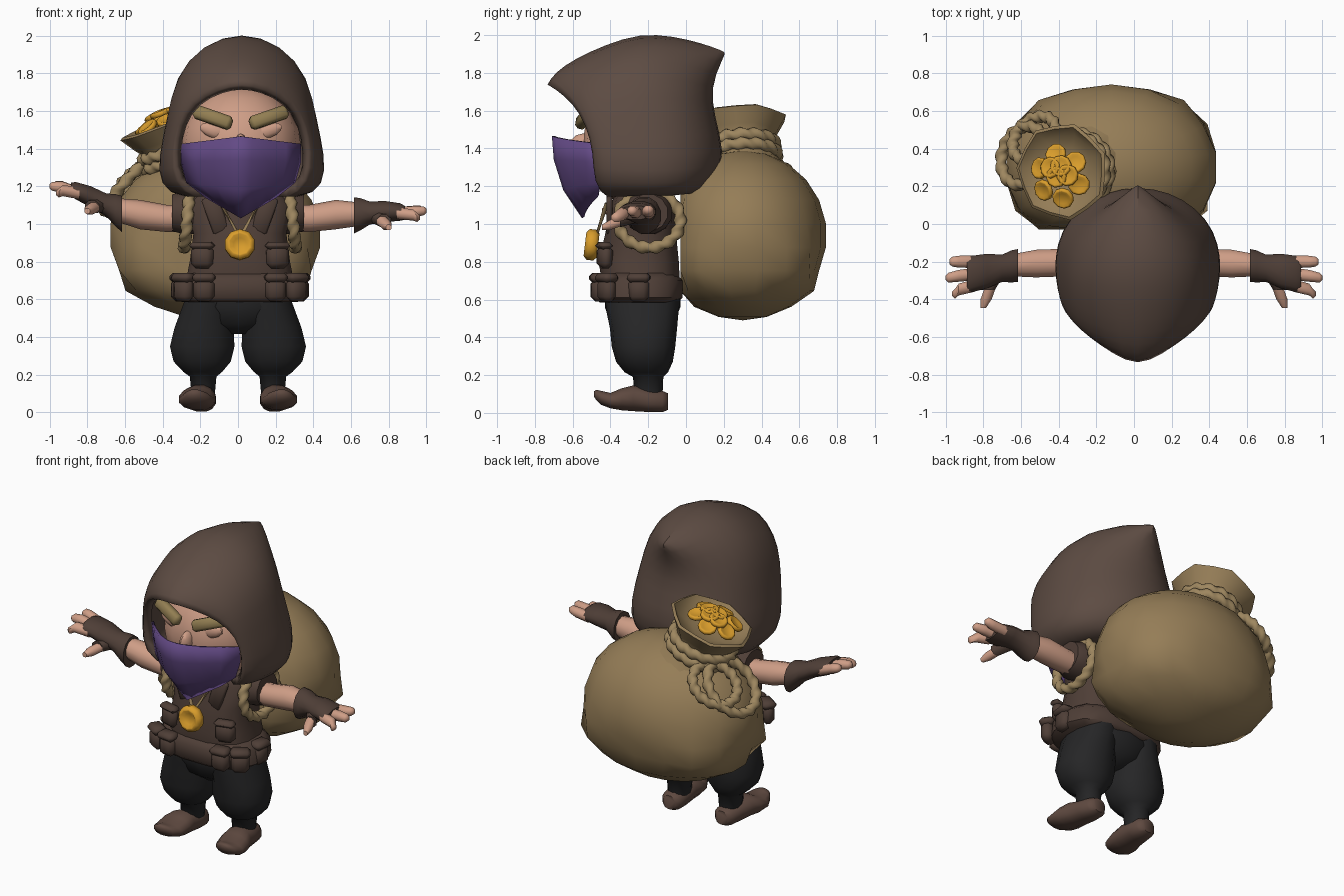
import bpy, bmesh, math
from mathutils import Vector, Matrix, Euler

if "Cube" in bpy.data.objects:
    bpy.data.objects.remove(bpy.data.objects["Cube"])


def material(name, r, g, b):
    m = bpy.data.materials.new(name)
    m.diffuse_color = (r, g, b, 1)
    m.use_nodes = True
    m.node_tree.nodes["Principled BSDF"].inputs["Base Color"].default_value = m.diffuse_color
    return m


HOOD = material("hood brown", .11, .072, .056)
LEATHER = material("leather brown", .078, .049, .038)
SHOE = material("shoe brown", .115, .068, .052)
SKIN = material("skin", .62, .34, .24)
PURPLE = material("purple cloth", .125, .068, .235)
SACK = material("sackcloth tan", .30, .205, .095)
ROPE = material("rope tan", .34, .24, .115)
BLACK = material("black cloth", .019, .019, .02)
GOLD = material("gold", .70, .34, .025)
BROW = material("brow hair", .29, .21, .085)


def finish(name, bm, mat, angle=45, sub=0, thick=0):
    bmesh.ops.remove_doubles(bm, verts=bm.verts, dist=1e-4)
    bmesh.ops.recalc_face_normals(bm, faces=bm.faces)
    me = bpy.data.meshes.new(name)
    bm.to_mesh(me)
    bm.free()
    me.materials.append(mat)
    ob = bpy.data.objects.new(name, me)
    bpy.context.collection.objects.link(ob)
    bpy.ops.object.select_all(action='DESELECT')
    bpy.context.view_layer.objects.active = ob
    ob.select_set(True)
    bpy.ops.object.shade_smooth_by_angle(angle=math.radians(angle))
    if sub:
        ob.modifiers.new("smooth", 'SUBSURF').levels = sub
        ob.modifiers["smooth"].render_levels = sub
    if thick:
        s = ob.modifiers.new("thickness", 'SOLIDIFY')
        s.thickness, s.offset = thick, -1
    return ob


def skin_rows(bm, rows, wrap=False, cap=False):
    vs = [[bm.verts.new(p) for p in r] for r in rows]
    n = len(rows[0])
    for a, b in zip(vs, vs[1:]):
        for i in range(n if wrap else n - 1):
            j = (i + 1) % n
            bm.faces.new((a[i], a[j], b[j], b[i]))
    if cap:
        bm.faces.new(vs[0])
        bm.faces.new(vs[-1])


def loft(name, axis, stations, mat, n=12, power=1.0, angle=50):
    """Rings perpendicular to an axis; station = x, y, z, radius 1, radius 2."""
    rows = []
    for x, y, z, a, b in stations:
        row = []
        for i in range(n):
            t = 2 * math.pi * (i + .5) / n
            c, s = math.cos(t), math.sin(t)
            c, s = (math.copysign(abs(v) ** power, v) for v in (c, s))
            row.append({'x': (x, y + a * c, z + b * s), 'y': (x + a * c, y, z + b * s),
                        'z': (x + a * c, y + b * s, z)}[axis])
        rows.append(row)
    bm = bmesh.new()
    skin_rows(bm, rows, True, True)
    return finish(name, bm, mat, angle)


def ball(name, loc, size, mat, rot=(0, 0, 0), seg=16, rings=10):
    bm = bmesh.new()
    bmesh.ops.create_uvsphere(bm, u_segments=seg, v_segments=rings, radius=1)
    bm.transform(Matrix.LocRotScale(Vector(loc), Euler(rot), Vector(size)))
    return finish(name, bm, mat, 60)


def box(name, loc, size, mat, rot=(0, 0, 0), bevel=.018):
    bm = bmesh.new()
    bmesh.ops.create_cube(bm, size=1)
    bm.transform(Matrix.Diagonal((*size, 1)))
    bmesh.ops.bevel(bm, geom=bm.edges[:], offset=bevel, segments=1, affect='EDGES')
    bm.transform(Matrix.LocRotScale(Vector(loc), Euler(rot), None))
    return finish(name, bm, mat, 50)


def rope(name, pts, r, mat, closed=True, twist=2 * math.pi / 5, n=10):
    """Tube with a two-lobed section that twists along the path."""
    pts, rows = [Vector(p) for p in pts], []
    mid = sum(pts, Vector()) / len(pts)
    for i, p in enumerate(pts):
        nxt = pts[(i + 1) % len(pts)] if closed else pts[min(i + 1, len(pts) - 1)]
        prv = pts[i - 1] if closed else pts[max(i - 1, 0)]
        t = (nxt - prv).normalized()
        u = (p - mid) - t * (p - mid).dot(t)
        u.normalize()
        w = t.cross(u)
        rows.append([p + (u * math.cos(a) + w * math.sin(a)) * r * (1 + .2 * math.cos(2 * a - twist * i))
                     for a in (2 * math.pi * k / n for k in range(n))])
    bm = bmesh.new()
    skin_rows(bm, rows + ([rows[0]] if closed else []), True, not closed)
    return finish(name, bm, mat, 70)


def turns(n):
    return [2 * math.pi * i / n for i in range(n)]


def coin(name, loc, normal, r, depth, mat, n=10):
    """Disc with a rounded rim and a dished middle on both sides."""
    bm = bmesh.new()
    bmesh.ops.create_cone(bm, cap_ends=True, segments=n, radius1=r, radius2=r, depth=depth)
    bmesh.ops.bevel(bm, geom=[e for e in bm.edges if abs(e.verts[0].co.z - e.verts[1].co.z) < 1e-5],
                    offset=depth * .25, segments=1, affect='EDGES')
    caps = [f for f in bm.faces if len(f.verts) == n]
    bmesh.ops.inset_individual(bm, faces=caps, thickness=r * .1, depth=0)
    bmesh.ops.inset_individual(bm, faces=caps, thickness=r * .25, depth=-depth * .25)
    q = Vector(normal).to_track_quat('Z', 'Y')
    bm.transform(Matrix.LocRotScale(Vector(loc), q, None))
    return finish(name, bm, mat, 50)


# Hood: rim point, widest point and back seam of each row, from neck to crown
HOOD_ROWS = [
    (.12, -.32, 1.17, .13, -.15, 1.17, -.02, 1.18), (.24, -.42, 1.12, .32, -.15, 1.13, .10, 1.15),
    (.345, -.49, 1.22, .445, -.18, 1.20, .18, 1.25), (.36, -.49, 1.38, .445, -.18, 1.36, .215, 1.38),
    (.335, -.53, 1.53, .40, -.2, 1.56, .16, 1.57), (.26, -.60, 1.64, .36, -.25, 1.79, .14, 1.72),
    (.13, -.69, 1.715, .215, -.25, 1.965, .20, 1.86), (0, -.755, 1.75, 0, -.24, 2.032, .235, 1.925)]
bm = bmesh.new()
for side in (1, -1):
    rows = []
    for x0, y0, z0, w, yw, zw, yb, zb in HOOD_ROWS:
        row = []
        for k in range(5):
            s, c = math.sin(k * math.pi / 8), math.cos(k * math.pi / 8)
            f = (s + 1 - c) / 2
            row.append((side * (x0 + (w - x0) * s), y0 + (yw - y0) * (1 - c), z0 + (zw - z0) * f))
        for k in range(1, 5):
            s, c = math.sin(k * math.pi / 8), math.cos(k * math.pi / 8)
            row.append((side * w * c if k < 4 else 0, yw + (yb - yw) * s, zw + (zb - zw) * s * s))
        rows.append(row)
    skin_rows(bm, rows)
bmesh.ops.translate(bm, verts=bm.verts, vec=(.02, 0, 0))
finish("hood", bm, HOOD, 60, sub=1, thick=.05)

# Head, nose and brows
ball("head", (.015, -.24, 1.41), (.32, .31, .32), SKIN)
ball("nose", (.015, -.54, 1.41), (.035, .08, .07), SKIN, seg=8, rings=6)
for s in (1, -1):
    ball("eyelid", (.015 + s * .14, -.495, 1.495), (.085, .025, .04), SKIN, (0, s * -.3, 0), 10, 6)
    box("brow", (.015 + s * .148, -.53, 1.565), (.215, .06, .072), BROW, (-.25, s * -.32, s * .3), .016)

# Mask: half width, edge y, centre y, edge z, centre z
bm = bmesh.new()
rows = []
for w, ye, yc, ze, zc in ((.32, -.46, -.71, 1.425, 1.465), (.32, -.45, -.70, 1.33, 1.34),
                          (.29, -.46, -.65, 1.22, 1.18), (.19, -.47, -.55, 1.14, 1.03)):
    rows.append([(.015 + w * t, yc + (ye - yc) * abs(t) ** 1.5, zc + (ze - zc) * abs(t))
                 for t in (-1, -.75, -.45, -.18, 0, .18, .45, .75, 1)])
skin_rows(bm, rows)
finish("mask", bm, PURPLE, 40, thick=.015)

# Vest, belt, pockets and pouches
loft("vest", 'z', [(.01, -.24, .60, .31, .2), (.01, -.24, .70, .29, .21), (.01, -.25, .80, .27, .215),
                   (.01, -.24, .95, .25, .19), (.01, -.23, 1.1, .29, .17), (.01, -.23, 1.18, .2, .14)],
     LEATHER, 16, .75)
loft("belt", 'z', [(.01, -.25, .585, .31, .21), (.01, -.25, .61, .345, .235),
                   (.01, -.25, .70, .335, .235), (.01, -.25, .74, .29, .2)], LEATHER, 16, .75)
for s in (1, -1):
    for x, y, a in ((.19, -.465, .1), (.3, -.42, .6), (.325, -.25, 1.45)):
        box("belt_pouch", (.01 + s * x, y, .65), (.11, .075, .12), LEATHER, (0, 0, s * a), .025)
        box("pouch_flap", (.01 + s * x, y, .715), (.12, .09, .05), LEATHER, (0, 0, s * a))
    box("chest_pocket", (.01 + s * .2, -.43, .825), (.12, .07, .12), LEATHER, (0, 0, s * .25), .025)
    box("pocket_flap", (.01 + s * .2, -.435, .885), (.13, .07, .04), LEATHER, (0, 0, s * .25))
    box("lapel", (.01 + s * .13, -.405, 1.05), (.09, .03, .2), LEATHER, (0, s * .35, 0), .01)
    loft("sleeve_cap", 'x', [(s * .2, -.2, 1.06, .13, .12), (s * .3, -.2, 1.06, .13, .115),
                             (s * .35, -.2, 1.06, .105, .1)], LEATHER)
    # Rope strap around the shoulder
    rope("shoulder_rope", [(.01 + s * (.28 - .015 * math.sin(t)), -.195 + .165 * math.cos(t),
                            1.02 + .145 * math.sin(t)) for t in turns(70)], .03, ROPE)
    # Cord of the medallion
    rope("medallion_cord", [(.01 + s * (.012 + .09 * t), -.47 + .05 * t, .95 + .16 * t)
                            for t in (0, .33, .66, 1)], .009, SACK, False, 0, 6)

# Medallion
coin("medallion", (.01, -.5, .89), (0, -1, .12), .082, .07, GOLD, 10)

# Arms, fingerless gloves and fingers; the -x hand is raised
for s, lift in ((1, .01), (-1, .14)):
    def at(x, y, z=0, a=.03, b=.03):
        return (s * x, y, 1.05 + z + lift * min(1, max(0, (x - .6) / .3)), a, b)
    loft("arm", 'x', [at(.24, -.2, -.02, .07, .07), at(.38, -.205, -.02, .077, .072),
                      at(.52, -.21, 0, .077, .078), at(.66, -.22, 0, .06, .06)], SKIN, 10)
    loft("glove", 'x', [at(.615, -.22, -.005, .09, .1), at(.65, -.225, 0, .088, .088),
                        at(.70, -.235, .005, .075, .063), at(.78, -.25, .01, .095, .058),
                        at(.86, -.265, .005, .1, .048), at(.885, -.265, 0, .09, .038)], LEATHER, 12)
    for y0, y1, tip, dz in ((-.2, -.2, .98, .015), (-.265, -.285, 1.0, .01), (-.325, -.37, .965, -.025)):
        loft("finger", 'x', [at(.84, y0, 0, .036, .034), at(.93, (y0 + y1) / 2, dz / 2, .034, .032),
                             at(tip - .015, y1, dz, .028, .026), at(tip, y1, dz, .013, .013)], SKIN, 8)
    loft("thumb_sleeve", 'y', [at(.73, -.27, -.01, .042, .042), at(.775, -.35, -.04, .04, .036)], LEATHER, 8)
    loft("thumb", 'y', [at(.76, -.33, -.035, .032, .03), at(.785, -.4, -.06, .032, .029),
                        at(.8, -.445, -.075, .016, .016)], SKIN, 8)

# Trousers and shoes
loft("trouser_seat", 'z', [(.01, -.23, .415, .05, .09), (.01, -.23, .47, .19, .165),
                           (.01, -.23, .56, .27, .2), (.01, -.23, .64, .27, .2)], BLACK, 14, .85, 60)
for s in (1, -1):
    loft("trouser_leg", 'z', [(s * .185, -.2, .08, .062, .075), (s * .185, -.2, .19, .072, .08),
                              (s * .187, -.21, .215, .105, .115), (s * .19, -.22, .27, .155, .15),
                              (s * .19, -.225, .35, .175, .168), (s * .18, -.225, .45, .16, .178),
                              (s * .165, -.23, .53, .145, .19), (s * .15, -.23, .61, .13, .2)],
         BLACK, 14, .9, 60)
    loft("shoe", 'y', [(s * .19, -.095, .06, .045, .045), (s * .19, -.125, .06, .07, .058),
                       (s * .195, -.2, .065, .08, .062), (s * .205, -.28, .077, .087, .07),
                       (s * .215, -.34, .072, .1, .06), (s * .222, -.40, .065, .095, .042),
                       (s * .225, -.45, .08, .07, .038), (s * .23, -.475, .095, .045, .028),
                       (s * .23, -.487, .1, .02, .015)], SHOE, 12, .9, 60)

# Sack body: fuller below, flattened against the back
SC, SR = Vector((-.12, .3, .94)), Vector((.57, .445, .45))
bm = bmesh.new()
bmesh.ops.create_uvsphere(bm, u_segments=18, v_segments=11, radius=1)
for v in bm.verts:
    k = 1 + .14 * math.sin(math.pi * min(1, max(0, -v.co.z)))
    v.co = Vector((v.co.x * SR.x * (k if abs(v.co.x) < .85 else 1), v.co.y * SR.y * (k if abs(v.co.y) < .85 else 1),
                   v.co.z * SR.z)) + SC
    v.co.y = max(v.co.y, -.03)
finish("sack_body", bm, SACK, 60)

# Sack neck and flared mouth on a tilted axis: radius, height
AXIS = Vector((-.36, -.06, .92)).normalized()
NECK = Matrix.LocRotScale(Vector((-.315, .29, 1.37)), AXIS.to_track_quat('Z', 'Y'), None)
bm = bmesh.new()
rows = []
for r, h in ((.32, -.22), (.24, -.1), (.17, -.01), (.165, .04), (.21, .1), (.262, .18),
             (.245, .19), (.2, .14), (.1, .11)):
    f = .07 if h > .05 else 0
    rows.append([NECK @ Vector((r * (1 - f * (i % 2)) * math.cos(i * math.pi / 7),
                                r * (1 - f * (i % 2)) * math.sin(i * math.pi / 7), h))
                 for i in range(14)])
skin_rows(bm, rows, True, True)
finish("sack_neck", bm, SACK, 40)

# Ropes tied around the neck and hanging in loops on the sack
for h, r in ((-.015, .19), (.04, .185)):
    rope("neck_rope", [NECK @ Vector((r * math.cos(t), r * math.sin(t), h)) for t in turns(80)], .032, ROPE)
for d, size in (((-.70, .34, .64), .27), ((-.80, .14, .56), .35)):
    d = Vector(d).normalized()
    u = d.cross(Vector((0, 0, 1))).normalized()
    w = d.cross(u)
    loop = []
    for t in turns(70):
        p = (d + (u * math.cos(t) + w * math.sin(t)) * size).normalized()
        loop.append(SC + Vector(a * b for a, b in zip(p, SR)) * 1.07)
    rope("hanging_rope", loop, .03, ROPE)

# Coins heaped in the mouth: one in the middle, two rings around it
for i in range(10):
    t = i * math.pi / 3 + (.5 if i > 6 else 0)
    r = (0 if i == 0 else .118) if i < 7 else .06
    p = NECK @ Vector((r * math.cos(t), r * math.sin(t), .235 - .35 * r + (.015 if i > 6 else 0)))
    tilt = AXIS + NECK.to_3x3() @ Vector((math.cos(t), math.sin(t), 0)) * (r * 3.5)
    coin("coin", p + Vector((-.01, -.025, 0)), tilt, .058, .028, GOLD)
